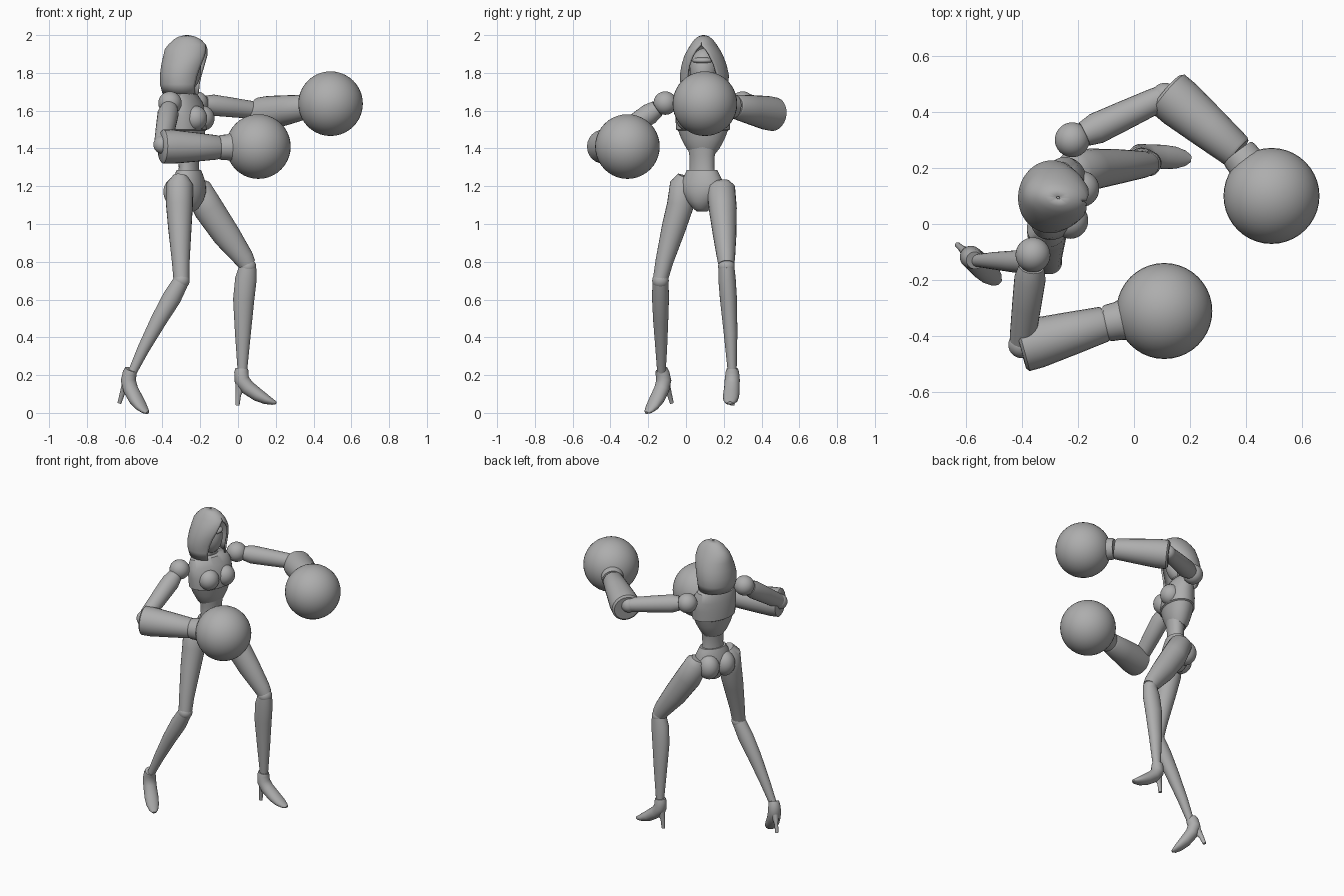
import bpy, bmesh
from math import pi, sin, cos, asin, radians
from mathutils import Vector, Matrix

if "Cube" in bpy.data.objects:
    bpy.data.objects.remove(bpy.data.objects["Cube"], do_unlink=True)

GREY = (0.42, 0.42, 0.42, 1)
mat = bpy.data.materials.new("clay grey")
mat.use_nodes = True
mat.diffuse_color = GREY
mat.node_tree.nodes["Principled BSDF"].inputs["Base Color"].default_value = GREY


def finish(name, bm, angle=40):
    bmesh.ops.recalc_face_normals(bm, faces=bm.faces)
    mesh = bpy.data.meshes.new(name)
    bm.to_mesh(mesh)
    bm.free()
    mesh.materials.append(mat)
    mesh.shade_smooth()
    mesh.set_sharp_from_angle(angle=radians(angle))
    ob = bpy.data.objects.new(name, mesh)
    bpy.context.collection.objects.link(ob)
    return ob


def skin(name, rings, closed=True, caps=True):
    """Join rings of points into one surface."""
    bm = bmesh.new()
    loops = [[bm.verts.new(p) for p in ring] for ring in rings]
    n = len(loops[0])
    for lo, hi in zip(loops, loops[1:]):
        for i in range(n if closed else n - 1):
            j = (i + 1) % n
            bm.faces.new((lo[i], lo[j], hi[j], hi[i]))
    if caps:
        bm.faces.new(loops[0])
        bm.faces.new(loops[-1])
    return finish(name, bm)


def tube(name, path, hint=(1, 0, 0), matrix=Matrix(), n=24):
    """Path items are (point, side radius, radius along hint)."""
    pts = [Vector(p) for p, *_ in path]
    hint = Vector(hint)
    rings = []
    for k, (_, rs, ru) in enumerate(path):
        t = (pts[min(k + 1, len(pts) - 1)] - pts[max(k - 1, 0)]).normalized()
        up = (hint - t * hint.dot(t)).normalized()
        side = t.cross(up)
        rings.append([matrix @ (pts[k] + side * rs * cos(a) + up * ru * sin(a))
                      for a in (2 * pi * i / n for i in range(n))])
    return skin(name, rings)


def rod(name, start, end, profile):
    """Round limb; profile items are (fraction along, radius)."""
    a, b = Vector(start), Vector(end)
    return tube(name, [(a.lerp(b, f), r, r) for f, r in profile], (0, 0, 1))


def ball(name, centre, size, frame=Matrix()):
    bm = bmesh.new()
    bmesh.ops.create_uvsphere(bm, u_segments=40, v_segments=20, radius=1)
    size = size if isinstance(size, tuple) else (size,) * 3
    bm.transform(frame @ Matrix.Translation(centre) @ Matrix.Diagonal((*size, 1)))
    return finish(name, bm)


def frame(x, y, z, yaw, pitch=0):
    return (Matrix.Translation((x, y, z)) @ Matrix.Rotation(radians(yaw), 4, 'Z')
            @ Matrix.Rotation(radians(pitch), 4, 'Y'))


def stack(name, sections, m):
    """Upright body part; sections are (z, forward offset, depth, width)."""
    return tube(name, [((f, 0, z), b, a) for z, f, a, b in sections],
                matrix=m, n=36)


# Torso, with a stepped lip below the bust plate
chest = frame(-0.27, 0.09, 0, -19)
stack("chest", [(1.37, 0, .05, .065), (1.40, 0, .068, .09), (1.45, 0, .083, .118),
                (1.495, 0, .092, .136), (1.50, 0, .10, .146), (1.57, 0, .10, .152),
                (1.63, -.01, .085, .152), (1.68, -.02, .065, .13),
                (1.705, -.02, .045, .07), (1.72, -.01, .04, .045),
                (1.80, .01, .036, .04)], chest)
for side, label in ((1, "left"), (-1, "right")):
    ball(label + "_bust", (.068, side * .06, 1.56), (.062, .064, .066), chest)

# Waist and hips
hips = frame(-0.26, 0.085, 0, -25)
stack("waist", [(1.24, 0, .055, .078), (1.30, 0, .05, .068), (1.36, 0, .052, .07),
                (1.42, 0, .06, .08)], hips)
stack("pelvis", [(1.285, 0, .06, .085), (1.27, 0, .066, .092), (1.22, 0, .08, .12),
                 (1.17, 0, .085, .115), (1.12, 0, .075, .08), (1.08, 0, .05, .045),
                 (1.065, 0, .025, .025)], hips)
for side, label in ((1, "left"), (-1, "right")):
    ball(label + "_buttock", (-.045, side * .055, 1.17), (.072, .066, .08), hips)

# Hood: rings left open at the front, wide below and closing to a point
head = frame(-0.28, 0.095, 0, -8)
rings = []
for z, f, a, b, gap in ((1.69, -.015, .105, .118, .08), (1.74, -.02, .113, .128, .083),
                        (1.79, -.015, .118, .13, .08), (1.84, -.005, .122, .12, .069),
                        (1.89, .005, .121, .103, .048), (1.925, .007, .115, .084, .026),
                        (1.95, .011, .10, .068, .002), (1.975, .012, .075, .05, .001),
                        (1.992, .01, .045, .03, .001), (2.0, .01, .008, .006, 0)):
    a0 = asin(gap / b)
    angles = [a0 + (2 * pi - 2 * a0) * i / 40 for i in range(41)]
    rings.append([head @ Vector((f + a * cos(t), b * sin(t), z)) for t in angles])
hood = skin("hood", rings, closed=False, caps=False)
bm = bmesh.new()
bm.from_mesh(hood.data)
bmesh.ops.remove_doubles(bm, verts=bm.verts, dist=0.0025)
bm.to_mesh(hood.data)
bm.free()
shell = hood.modifiers.new("thickness", 'SOLIDIFY')
shell.thickness = 0.012
shell.offset = -1
ball("face", (.0, 0, 1.815), (.085, .075, .115), head)
ball("brow", (.045, 0, 1.865), (.045, .055, .02), head)

# Arms, each with a flared cuff running into a round glove
UPPER = ((0, .045), (.15, .056), (.5, .052), (.85, .047), (1, .043))
FORE = ((0, .078), (.03, .09), (.2, .09), (.6, .077), (.97, .064), (1, .058))
CUFF = ((0, .062), (.05, .066), (.2, .068), (.45, .085), (.7, .115), (.8, .12))
ARMS = {"left": ((-.22, .30, 1.64), (.11, .455, 1.60), (.115, .47, 1.58),
                 (.37, .255, 1.622), (.49, .10, 1.637)),
        "right": ((-.36, -.11, 1.64), (-.40, -.43, 1.42), (-.405, -.44, 1.41),
                  (-.10, -.355, 1.405), (.108, -.31, 1.41))}
for label, (shoulder, elbow, fore, wrist, glove) in ARMS.items():
    ball(label + "_shoulder", shoulder, .062)
    start = Vector(shoulder).lerp(Vector(elbow), .13)
    rod(label + "_upper_arm", start, elbow, UPPER)
    ball(label + "_elbow", elbow, .048)
    rod(label + "_forearm", fore, wrist, FORE)
    rod(label + "_cuff", wrist, glove, CUFF)
    ball(label + "_glove", glove, .171)

# Legs
LEGS = {
    "left": ([((-.225, .18, 1.22), .05, .045), ((-.215, .185, 1.19), .075, .072),
              ((-.155, .195, 1.08), .074, .08), ((-.06, .205, .94), .062, .073),
              ((.03, .212, .82), .048, .054), ((.05, .214, .785), .042, .046)],
             [((.052, .214, .775), .042, .045), ((.042, .217, .71), .046, .057),
              ((.03, .225, .6), .045, .056), ((.026, .236, .42), .036, .042),
              ((.023, .245, .21), .023, .024)]),
    "right": ([((-.305, .0, 1.25), .045, .04), ((-.31, -.015, 1.21), .07, .072),
               ((-.31, -.03, 1.1), .071, .071), ((-.308, -.065, .98), .064, .062),
               ((-.303, -.115, .8), .047, .047), ((-.30, -.135, .71), .04, .042)],
              [((-.30, -.135, .70), .042, .042), ((-.35, -.135, .61), .045, .05),
               ((-.42, -.134, .49), .04, .043), ((-.50, -.131, .34), .031, .032),
               ((-.562, -.13, .21), .022, .023)])}
for label, (thigh, shin) in LEGS.items():
    tube(label + "_thigh", thigh)
    tube(label + "_shin", shin)
    ball(label + "_knee", shin[0][0], .044)

# High-heeled shoes, shaped about the ankle
SHOE = [((0, 0, .0), .03, .034), ((-.002, 0, -.02), .036, .038),
        ((.0, 0, -.06), .04, .04), ((.03, 0, -.1), .041, .039),
        ((.085, 0, -.14), .043, .035), ((.13, 0, -.164), .039, .026),
        ((.165, 0, -.178), .027, .015), ((.183, 0, -.182), .012, .007)]
HEEL = [((.0, 0, -.06), .028, .036), ((-.008, 0, -.1), .02, .026),
        ((-.019, 0, -.14), .012, .015), ((-.023, 0, -.195), .01, .011)]
for label, m in (("left", frame(.02, .245, .235, -4)),
                 ("right", frame(-.567, -.13, .23, -42, 18))):
    tube(label + "_shoe", SHOE, (1, 0, 1), m)
    tube(label + "_heel", HEEL, matrix=m, n=16)
